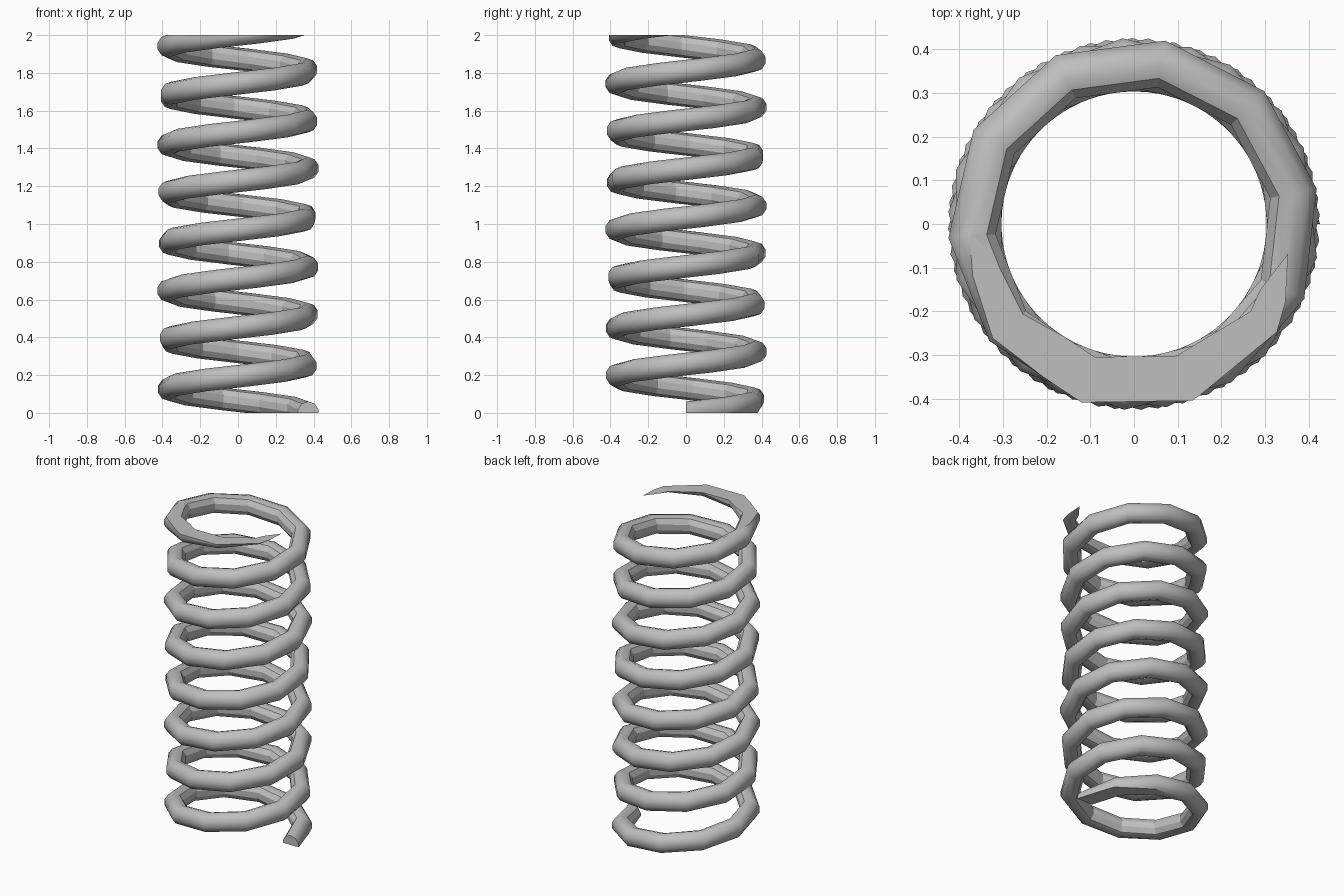
import bpy, bmesh
from math import cos, sin, radians, pi
from mathutils import Vector

cube = bpy.data.objects.get("Cube")
if cube:
    bpy.data.objects.remove(cube, do_unlink=True)

# Coil dimensions
PITCH = 0.2585
COIL_R = 0.372
WIRE_R, WIRE_H = 0.057, 0.06
STEP = radians(34.67)
STEPS = 84
SIDES = 10
HEIGHT = 2.0

# Material
steel = bpy.data.materials.new("spring_grey")
steel.use_nodes = True
grey = (0.52, 0.52, 0.52, 1)
steel.diffuse_color = grey
steel.node_tree.nodes["Principled BSDF"].inputs["Base Color"].default_value = grey

# Sweep a ten-sided wire section up the helix
bm = bmesh.new()
rings = []
for i in range(STEPS + 1):
    t = i * STEP
    ring = []
    for k in range(SIDES):
        a = 2 * pi * (k + 0.5) / SIDES
        r = COIL_R + WIRE_R * cos(a)
        z = PITCH * t / (2 * pi) + WIRE_H * sin(a)
        ring.append(bm.verts.new((r * cos(t), r * sin(t), z)))
    rings.append(ring)

inner_sides = (3, 4, 5)
for low, high in zip(rings, rings[1:]):
    for k in range(SIDES):
        n = (k + 1) % SIDES
        face = bm.faces.new((low[k], high[k], high[n], low[n]))
        face.smooth = k not in inner_sides
bm.faces.new(rings[0])
bm.faces.new(rings[-1])

# Grind both ends flat
for z, up in ((0, -1), (HEIGHT, 1)):
    cut = bmesh.ops.bisect_plane(
        bm, geom=bm.verts[:] + bm.edges[:] + bm.faces[:], dist=1e-6,
        plane_co=Vector((0, 0, z)), plane_no=Vector((0, 0, up)), clear_outer=True)
    rim = [e for e in cut["geom_cut"] if isinstance(e, bmesh.types.BMEdge)]
    bmesh.ops.edgeloop_fill(bm, edges=rim)

# Keep the ground faces and inner creases crisp
bmesh.ops.recalc_face_normals(bm, faces=bm.faces[:])
for e in bm.edges:
    if any(not f.smooth for f in e.link_faces):
        e.smooth = False

mesh = bpy.data.meshes.new("coil_spring")
bm.to_mesh(mesh)
bm.free()
mesh.materials.append(steel)
spring = bpy.data.objects.new("coil_spring", mesh)
bpy.context.collection.objects.link(spring)
